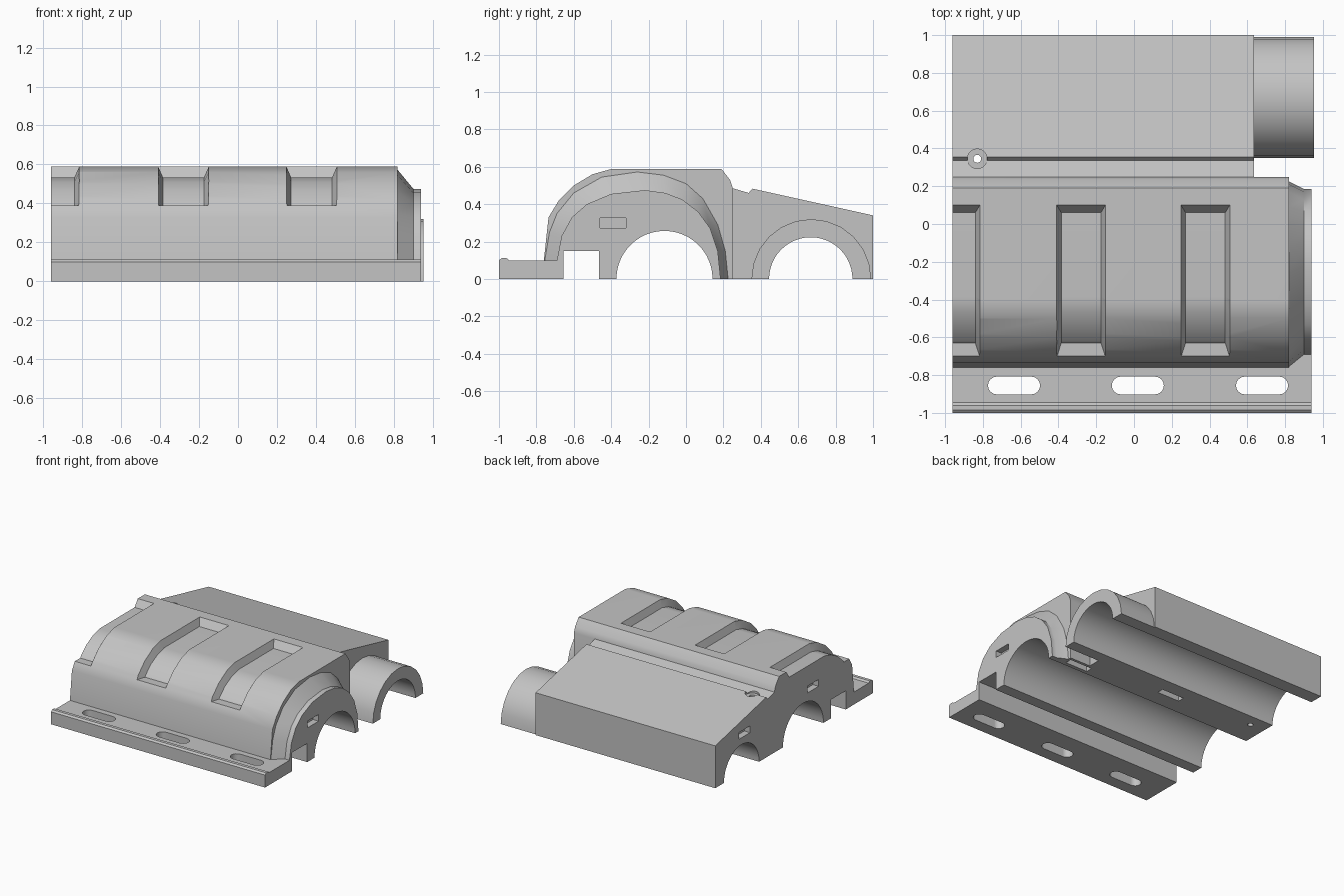
import bpy, bmesh, math

cube = bpy.data.objects.get("Cube")
if cube:
    bpy.data.objects.remove(cube, do_unlink=True)

LEFT_END, RIGHT_END = -0.96, 0.94

grey = bpy.data.materials.new("plain_grey")
grey.use_nodes = True
grey.diffuse_color = (0.55, 0.55, 0.55, 1)
grey.node_tree.nodes["Principled BSDF"].inputs["Base Color"].default_value = grey.diffuse_color


def loft(name, rings):
    """Solid bridged through closed rings of 3D points."""
    bm = bmesh.new()
    loops = [[bm.verts.new(p) for p in ring] for ring in rings]
    for a, b in zip(loops, loops[1:]):
        for i in range(len(a)):
            j = (i + 1) % len(a)
            bm.faces.new((a[i], a[j], b[j], b[i]))
    bm.faces.new(loops[0])
    bm.faces.new(loops[-1])
    bmesh.ops.recalc_face_normals(bm, faces=bm.faces[:])
    mesh = bpy.data.meshes.new(name)
    bm.to_mesh(mesh)
    bm.free()
    mesh.materials.append(grey)
    obj = bpy.data.objects.new(name, mesh)
    bpy.context.collection.objects.link(obj)
    return obj


def extrude_x(name, profile, x0, x1):
    return loft(name, [[(x, y, z) for y, z in profile] for x in (x0, x1)])


def extrude_z(name, profile, z0, z1):
    return loft(name, [[(x, y, z) for x, y in profile] for z in (z0, z1)])


def circle(cx, cy, r, n):
    return [(cx + r * math.cos(math.tau * i / n), cy + r * math.sin(math.tau * i / n))
            for i in range(n)]


def half_disc(cy, r, n):
    return [(cy + r * math.cos(math.pi * i / n), r * math.sin(math.pi * i / n))
            for i in range(n + 1)]


def stadium(cx, cy, half_length, r, n=8):
    pts = []
    for side in (1, -1):
        for i in range(n + 1):
            a = math.pi * (i / n - 0.5)
            pts.append((cx + side * (half_length - r + r * math.cos(a)),
                        cy + side * r * math.sin(a)))
    return pts


def rect(a0, a1, b0, b1):
    return [(a0, b0), (a1, b0), (a1, b1), (a0, b1)]


def combine(target, tool, operation):
    mod = target.modifiers.new("combine", 'BOOLEAN')
    mod.operation = operation
    mod.solver = 'EXACT'
    mod.object = tool
    bpy.ops.object.select_all(action='DESELECT')
    bpy.context.view_layer.objects.active = target
    target.select_set(True)
    bpy.ops.object.modifier_apply(modifier=mod.name)
    bpy.data.objects.remove(tool, do_unlink=True)


# Main dome
dome = [(-0.76, 0), (-0.76, 0.1), (-0.735, 0.33), (-0.68, 0.42), (-0.6, 0.5),
        (-0.5, 0.56), (-0.4, 0.588), (0.19, 0.588), (0.235, 0.53), (0.25, 0.485), (0.25, 0)]
housing = extrude_x("cover_housing", dome, LEFT_END, 0.82)

# Front flange with a raised lip
flange = [(-1, 0), (-1, 0.1), (-0.985, 0.112), (-0.96, 0.112), (-0.945, 0.1),
          (-0.6, 0.1), (-0.6, 0)]
combine(housing, extrude_x("flange", flange, LEFT_END, RIGHT_END), 'UNION')

# Sloped rear box with a groove
rear = [(0.1, 0), (0.1, 0.485), (0.25, 0.485), (0.335, 0.46), (0.355, 0.483), (1, 0.34), (1, 0)]
combine(housing, extrude_x("rear_box", rear, LEFT_END, 0.635), 'UNION')

# Tapered collar on the right end of the dome
wide = [(-0.755, 0), (-0.755, 0.1), (-0.73, 0.25), (-0.69, 0.35), (-0.6, 0.46),
        (-0.45, 0.545), (-0.26, 0.572), (-0.12, 0.555), (0, 0.51), (0.09, 0.43),
        (0.17, 0.29), (0.21, 0.15), (0.225, 0)]
narrow = [(-0.69, 0), (-0.69, 0.1), (-0.665, 0.23), (-0.61, 0.33), (-0.53, 0.4),
          (-0.4, 0.455), (-0.22, 0.475), (-0.11, 0.46), (-0.02, 0.425), (0.065, 0.36),
          (0.13, 0.27), (0.17, 0.15), (0.185, 0)]
stations = [(0.7, wide), (0.82, wide), (0.9, narrow), (RIGHT_END, narrow)]
collar = loft("collar", [[(x, y, z) for y, z in ring] for x, ring in stations])
combine(housing, collar, 'UNION')

# Rear half tube
combine(housing, extrude_x("rear_tube", half_disc(0.67, 0.32, 12), 0.5, 0.952), 'UNION')

# Bores and the square channel along the whole length
for cy, r in ((-0.115, 0.257), (0.667, 0.223)):
    combine(housing, extrude_x("bore", circle(cy, 0, r, 48), -1.2, 1.2), 'DIFFERENCE')
channel = extrude_x("channel", rect(-0.655, -0.465, -0.2, 0.15), -1.2, 1.2)
combine(housing, channel, 'DIFFERENCE')

# Tapered recesses that follow the dome
outer = [(-0.705, 0.39), (-0.68, 0.42), (-0.6, 0.5), (-0.5, 0.56), (-0.4, 0.588), (0.1, 0.588)]
floor = [(-0.63, 0.39), (-0.62, 0.405), (-0.555, 0.465), (-0.47, 0.51), (-0.385, 0.533),
         (0.06, 0.533)]
for cx in (-0.945, -0.28, 0.378):
    rings = []
    for (oy, oz), (fy, fz) in zip(outer, floor):
        ty, tz = oy + 0.4 * (oy - fy), oz + 0.4 * (oz - fz)
        rings.append([(cx - 0.139, ty, tz), (cx + 0.139, ty, tz),
                      (cx + 0.105, fy, fz), (cx - 0.105, fy, fz)])
    combine(housing, loft("recess", rings), 'DIFFERENCE')

# Long slots through the flange
for cx in (-0.635, 0.02, 0.678):
    slot = extrude_z("flange_slot", stadium(cx, -0.855, 0.138, 0.047), -0.2, 0.3)
    combine(housing, slot, 'DIFFERENCE')

# Bolt hole with a counterbore in the groove
combine(housing, extrude_z("counterbore", circle(-0.83, 0.345, 0.052, 24), 0.455, 0.7), 'DIFFERENCE')
combine(housing, extrude_z("bolt_hole", circle(-0.83, 0.345, 0.021, 20), -0.2, 0.7), 'DIFFERENCE')

# Shallow locating pockets in the end faces and underside
for cy, cz, x0, x1 in ((-0.39, 0.3, 0.89, 1.1), (-0.24, 0.345, -1.1, -0.91),
                       (0.63, 0.305, -1.1, -0.91)):
    pocket = extrude_x("end_pocket", rect(cy - 0.07, cy + 0.07, cz - 0.027, cz + 0.027), x0, x1)
    combine(housing, pocket, 'DIFFERENCE')
for cx, cy in ((0.7, 0.2), (-0.1, 0.3)):
    pocket = extrude_z("base_pocket", rect(cx - 0.1, cx + 0.1, cy - 0.027, cy + 0.027), -0.2, 0.05)
    combine(housing, pocket, 'DIFFERENCE')

# Smooth curves, crisp edges
bpy.context.view_layer.objects.active = housing
housing.select_set(True)
bpy.ops.object.shade_smooth_by_angle(angle=math.radians(30))
weighted = housing.modifiers.new("even_shading", 'WEIGHTED_NORMAL')
weighted.keep_sharp = True
